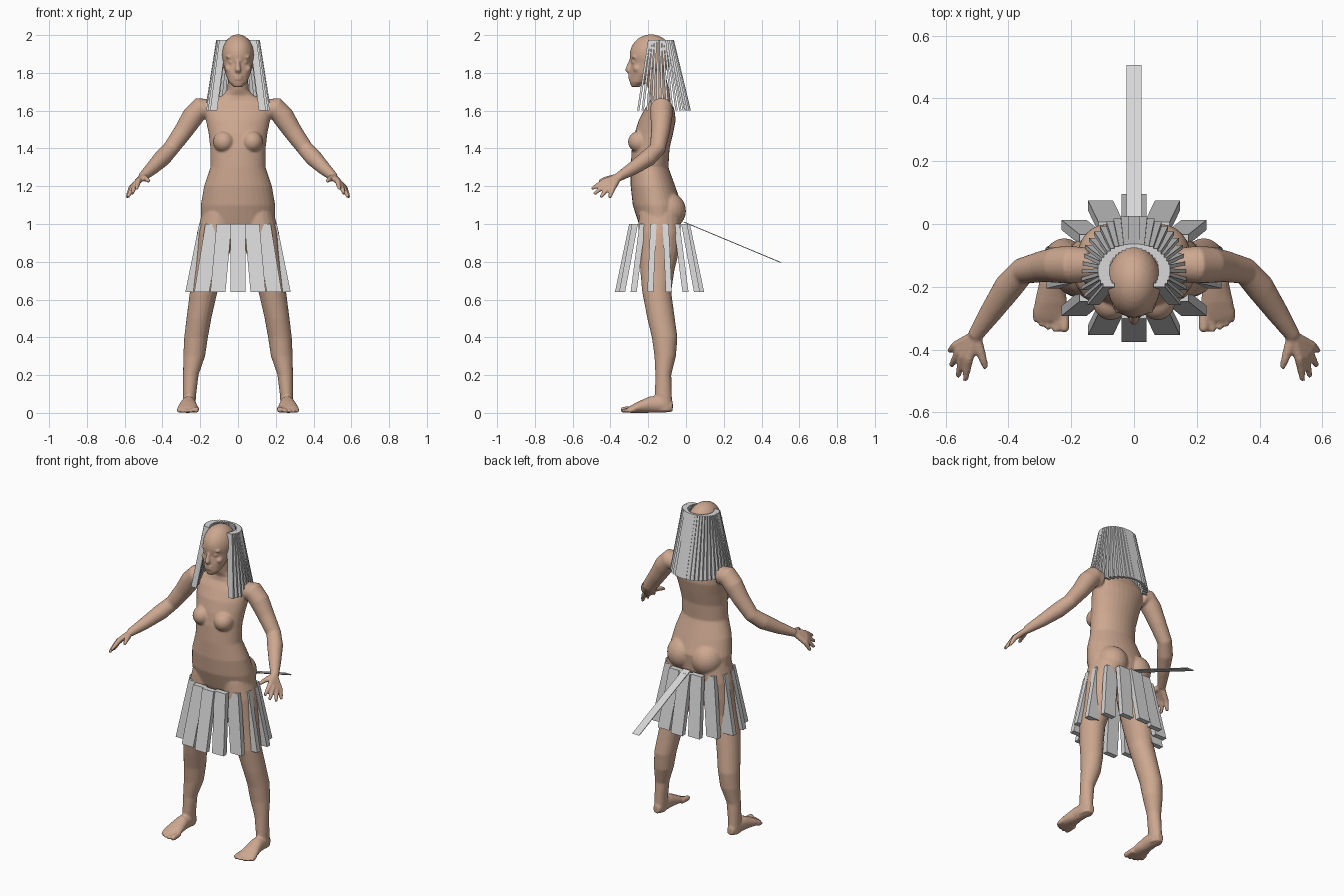
import bpy, bmesh, math
from mathutils import Vector, Matrix

if "Cube" in bpy.data.objects:
    bpy.data.objects.remove(bpy.data.objects["Cube"], do_unlink=True)

def material(name, rgb):
    m = bpy.data.materials.new(name)
    m.use_nodes = True
    m.diffuse_color = (*rgb, 1)
    m.node_tree.nodes["Principled BSDF"].inputs["Base Color"].default_value = (*rgb, 1)
    return m

skin = material("warm skin", (0.61, 0.39, 0.28))
grey = material("light grey", (0.68, 0.68, 0.68))

def make_object(name, bm, mat):
    bmesh.ops.recalc_face_normals(bm, faces=bm.faces)
    mesh = bpy.data.meshes.new(name)
    bm.to_mesh(mesh)
    bm.free()
    mesh.materials.append(mat)
    ob = bpy.data.objects.new(name, mesh)
    bpy.context.collection.objects.link(ob)
    return ob

def loft(bm, rings, axis=None, ref=(0, 1, 0), sides=20):
    """Closed skin over elliptical rings (x, y, z, ru, rv); follows the path if no axis."""
    pts = [Vector(r[:3]) for r in rings]
    loops = []
    for i, r in enumerate(rings):
        t = Vector(axis) if axis else pts[min(i + 1, len(pts) - 1)] - pts[max(i - 1, 0)]
        t.normalize()
        u = Vector(ref).cross(t).normalized()
        v = t.cross(u)
        loops.append([bm.verts.new(pts[i] + u * r[3] * math.cos(a) + v * r[-1] * math.sin(a))
                      for a in (2 * math.pi * k / sides for k in range(sides))])
    for a, b in zip(loops, loops[1:]):
        for k in range(sides):
            n = (k + 1) % sides
            bm.faces.new((a[k], a[n], b[n], b[k]))
    bm.faces.new(loops[0][::-1])
    bm.faces.new(loops[-1])

def ball(bm, center, radii):
    bmesh.ops.create_uvsphere(bm, u_segments=24, v_segments=16, radius=1,
                              matrix=Matrix.Translation(center) @ Matrix.Diagonal((*radii, 1)))

body = bmesh.new()

# Torso and neck: y, z, half width, half depth
torso = [(-.14, .94, .10, .08), (-.14, 1.0, .195, .11), (-.152, 1.1, .197, .13),
         (-.175, 1.2, .18, .118), (-.193, 1.3, .146, .1), (-.187, 1.4, .146, .1),
         (-.17, 1.48, .156, .102), (-.152, 1.55, .17, .098), (-.14, 1.61, .185, .078),
         (-.135, 1.65, .16, .055), (-.135, 1.68, .085, .052), (-.145, 1.71, .056, .055),
         (-.165, 1.8, .052, .055)]
loft(body, [(0, *r) for r in torso], axis=(0, 0, 1), sides=32)

# Head: cranium, jaw, nose and lips
ball(body, (0, -.185, 1.892), (.087, .114, .112))
loft(body, [(0, -.268, 1.725, .022, .022), (0, -.252, 1.75, .048, .046),
            (0, -.225, 1.8, .069, .072), (0, -.2, 1.86, .08, .09)], axis=(0, 0, 1))
loft(body, [(0, -.288, 1.875, .008), (0, -.3, 1.845, .011), (0, -.308, 1.815, .016),
            (0, -.296, 1.803, .012)])
for z in (1.783, 1.768):
    ball(body, (0, -.294, z), (.024, .012, .008))

# Toes run from the big one outward; fingers as knuckle and tip
toes = [(.222, -.345, .017), (.25, -.345, .012), (.274, -.338, .011),
        (.295, -.328, .011), (.313, -.312, .011)]
fingers = [((.527, -.43, 1.228), (.538, -.5, 1.185)), ((.543, -.422, 1.213), (.562, -.487, 1.158)),
           ((.556, -.407, 1.199), (.583, -.452, 1.142)), ((.567, -.388, 1.188), (.588, -.405, 1.138))]
wrist = Vector((.505, -.355, 1.25))
leg = [(.10, -.14, 1.06, .09, .11), (.118, -.14, .95, .1, .113), (.135, -.143, .85, .092, .105),
       (.155, -.152, .75, .082, .09), (.182, -.155, .64, .073, .077), (.207, -.132, .5, .066, .073),
       (.222, -.113, .4, .063, .068), (.232, -.11, .3, .058, .057), (.25, -.12, .2, .041, .042),
       (.257, -.12, .1, .036, .045), (.26, -.115, .01, .033, .043)]
foot = [(.258, -.07, .033, .022, .026), (.26, -.12, .045, .036, .045), (.262, -.19, .044, .041, .044),
        (.265, -.25, .031, .052, .031), (.267, -.29, .02, .056, .02), (.265, -.31, .015, .05, .013)]
arm = [(.15, -.13, 1.605, .055), (.2, -.13, 1.612, .06), (.24, -.13, 1.568, .058),
       (.29, -.135, 1.49, .05), (.355, -.15, 1.4, .043), (.4, -.2, 1.35, .046),
       (.455, -.28, 1.295, .036), (.508, -.358, 1.248, .024)]

def side(rings, s):
    return [(s * r[0], *r[1:]) for r in rings]

for s in (1, -1):
    # Chest, seat, face relief and ear
    ball(body, (s * .075, -.245, 1.435), (.057, .062, .058))
    ball(body, (s * .085, -.1, 1.07), (.095, .1, .1))
    ball(body, (s * .036, -.274, 1.884), (.03, .014, .008))
    ball(body, (s * .034, -.276, 1.857), (.017, .012, .009))
    ball(body, (s * .048, -.258, 1.822), (.022, .022, .02))
    ball(body, (s * .087, -.165, 1.845), (.01, .022, .032))
    # Limbs and foot
    loft(body, side(leg, s), axis=(0, 0, 1))
    loft(body, side(foot, s), axis=(0, -1, 0), ref=(0, 0, 1))
    loft(body, side(arm, s))
    for x, y, r in toes:
        loft(body, side([(x, -.27, .02, r), (x, y + .02, r, r), (x, y + .006, r, r * .9),
                         (x, y, r, r * .5)], s), ref=(0, 0, 1), sides=10)
    # Hand: each ray crosses the palm and continues into its finger
    for knuckle, tip in fingers:
        k, t = Vector(knuckle), Vector(tip)
        path = [(wrist, .018), (k, .016), (k.lerp(t, .5), .013), (t, .009)]
        loft(body, side([(*p, r) for p, r in path], s), ref=(1, 0, 0), sides=10)
    thumb = [(*wrist, .018), (.492, -.4, 1.242, .017), (.48, -.435, 1.235, .013),
             (.472, -.46, 1.225, .009)]
    loft(body, side(thumb, s), ref=(1, 0, 0), sides=10)

# Fuse the body parts into one soft surface
figure = make_object("body", body, skin)
fuse = figure.modifiers.new("fuse", "REMESH")
fuse.mode = "VOXEL"
fuse.voxel_size = .006
fuse.use_smooth_shade = True
soften = figure.modifiers.new("soften", "SMOOTH")
soften.factor = .5
soften.iterations = 5

def slat(bm, top, bottom, width, depth):
    """Straight slat between two level rectangles."""
    rows = [[bm.verts.new((c[0] + i * width / 2, c[1] + j * depth / 2, c[2]))
             for i, j in ((-1, -1), (1, -1), (1, 1), (-1, 1))] for c in (top, bottom)]
    a, b = rows
    bm.faces.new(a)
    bm.faces.new(b[::-1])
    for k in range(4):
        n = (k + 1) % 4
        bm.faces.new((a[k], b[k], b[n], a[n]))

def on_ring(angle, cy, rx, ry, z):
    return (rx * math.sin(angle), cy - ry * math.cos(angle), z)

# Skirt: a flared ring of slats that all face forward
skirt = bmesh.new()
for i in range(14):
    a = 2 * math.pi * i / 14
    slat(skirt, on_ring(a, -.14, .17, .145, 1.0), on_ring(a, -.14, .245, .22, .64), .08, .032)
make_object("skirt_slats", skirt, grey)

# Hair: narrow slats round the sides and back, open at the face
hair = bmesh.new()
count = 29
for i in range(count):
    a = math.radians(56 + 248 * i / (count - 1))
    slat(hair, on_ring(a, -.15, .097, .08, 1.975), on_ring(a, -.155, .156, .175, 1.6), .037, .012)
make_object("hair_slats", hair, grey)

# Tail: a thin flat bar sloping back and down
tail = bmesh.new()
slat(tail, (0, -.01, 1.01), (0, .5, .797), .048, .012)
make_object("tail_bar", tail, grey)
